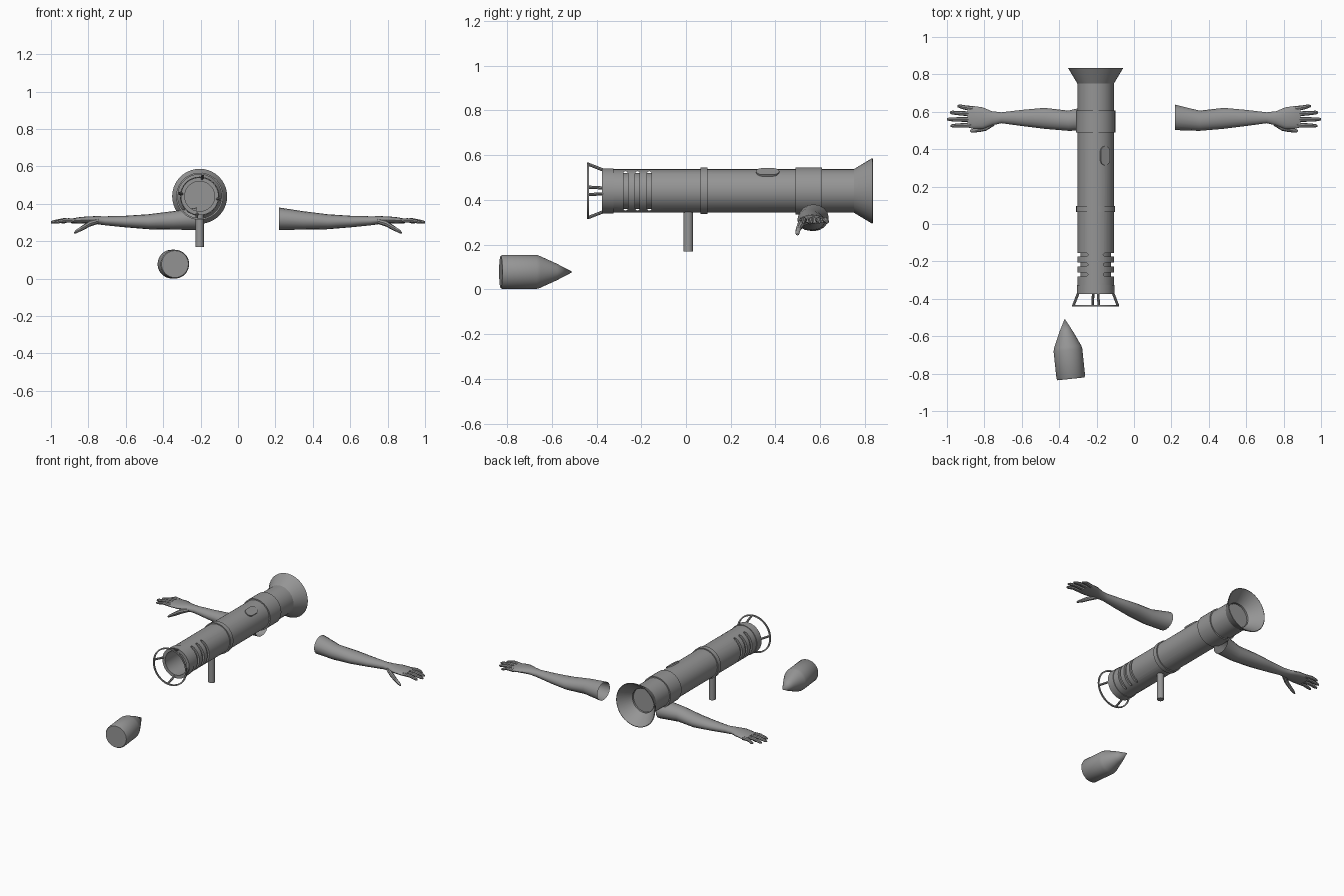
import bpy, bmesh, math
from mathutils import Vector, Matrix

if "Cube" in bpy.data.objects:
    bpy.data.objects.remove(bpy.data.objects["Cube"])

AXIS_X, AXIS_Z = -0.205, 0.44
parts = []

grey = bpy.data.materials.new("plain_grey")
grey.use_nodes = True
GREY = (0.3, 0.3, 0.3, 1)
grey.diffuse_color = GREY
grey.node_tree.nodes["Principled BSDF"].inputs["Base Color"].default_value = GREY


def finish(name, bm, matrix=None):
    """Turn a bmesh into a named grey object."""
    if matrix:
        bm.transform(matrix)
    bmesh.ops.remove_doubles(bm, verts=bm.verts, dist=1e-5)
    bmesh.ops.recalc_face_normals(bm, faces=bm.faces)
    mesh = bpy.data.meshes.new(name)
    bm.to_mesh(mesh)
    bm.free()
    mesh.materials.append(grey)
    ob = bpy.data.objects.new(name, mesh)
    bpy.context.collection.objects.link(ob)
    parts.append(ob)
    return ob


def skin_rings(bm, rings, closed=False):
    """Bridge a list of vertex rings with quads."""
    pairs = list(zip(rings, rings[1:]))
    if closed:
        pairs.append((rings[-1], rings[0]))
    for a, b in pairs:
        n = len(a)
        for i in range(n):
            j = (i + 1) % n
            bm.faces.new((a[i], a[j], b[j], b[i]))


def lathe(name, profile, closed=True, segments=40, matrix=None):
    """Spin a (radius, y) profile around the y axis."""
    bm = bmesh.new()
    rings = []
    for r, y in profile:
        rings.append([bm.verts.new((r * math.cos(a), y, r * math.sin(a)))
                      for a in (math.tau * i / segments for i in range(segments))])
    skin_rings(bm, rings, closed)
    return finish(name, bm, matrix or Matrix.Translation((AXIS_X, 0, AXIS_Z)))


def sleeve(name, y0, y1, outer, inner):
    return lathe(name, [(inner, y0), (outer, y0), (outer, y1), (inner, y1)])


def loft(name, sections, side, cap_start=True, segments=14):
    """Loft ellipses (x, y, z, half width, half height) along x."""
    bm = bmesh.new()
    rings = []
    for x, y, z, ry, rz in sections:
        rings.append([bm.verts.new((side * x, y + ry * math.cos(a), z + rz * math.sin(a)))
                      for a in (math.tau * i / segments for i in range(segments))])
    skin_rings(bm, rings)
    bm.faces.new(rings[-1])
    if cap_start:
        bm.faces.new(rings[0])
    return finish(name, bm)


def rod(name, start, end, radius, segments=12):
    start, end = Vector(start), Vector(end)
    way = end - start
    bm = bmesh.new()
    bmesh.ops.create_cone(bm, cap_ends=True, segments=segments,
                          radius1=radius, radius2=radius, depth=way.length)
    turn = way.to_track_quat('Z', 'Y').to_matrix().to_4x4()
    return finish(name, bm, Matrix.Translation((start + end) / 2) @ turn)


def capsule_prism(name, half_length, radius, thickness, matrix):
    """Stadium outline in xy, long in y, extruded along z."""
    bm = bmesh.new()
    ring = []
    for i in range(18):
        a = math.pi * (i if i < 9 else i - 1) / 8
        a = math.pi * i / 8 if i < 9 else math.pi * (i - 1) / 8
        shift = half_length - radius if i < 9 else radius - half_length
        ring.append((radius * math.cos(a), radius * math.sin(a) + shift))
    low = [bm.verts.new((x, y, -thickness / 2)) for x, y in ring]
    high = [bm.verts.new((x, y, thickness / 2)) for x, y in ring]
    skin_rings(bm, [low, high])
    bm.faces.new(low)
    bm.faces.new(high)
    return finish(name, bm, matrix)


# Launcher barrel, with three vents cut through each side
barrel = sleeve("barrel", -0.33, 0.755, 0.097, 0.084)
for k in range(3):
    place = (Matrix.Translation((AXIS_X, -0.27 + 0.053 * k, AXIS_Z))
             @ Matrix(((0, 0, 1, 0), (1, 0, 0, 0), (0, 1, 0, 0), (0, 0, 0, 1))))
    cutter = capsule_prism(f"vent_cutter_{k + 1}", 0.088, 0.01, 0.3, place)
    parts.remove(cutter)
    cut = barrel.modifiers.new("vent", 'BOOLEAN')
    cut.operation, cut.solver, cut.object = 'DIFFERENCE', 'EXACT', cutter
    bpy.context.view_layer.objects.active = barrel
    bpy.ops.object.modifier_apply(modifier=cut.name)
    bpy.data.objects.remove(cutter)

# Inner liner, closed near the rear
lathe("barrel_liner", [(0.081, -0.36), (0.081, 0.74), (0, 0.74)], closed=False)

# Bands, collars and rear flare
sleeve("front_collar", -0.375, -0.325, 0.101, 0.08)
sleeve("middle_band", 0.065, 0.095, 0.104, 0.09)
sleeve("rear_collar", 0.49, 0.608, 0.105, 0.09)
lathe("rear_flare", [(0.097, 0.75), (0.147, 0.833), (0.143, 0.835), (0.081, 0.752)])

# Muzzle guard ring on four slanted struts
sleeve("guard_ring", -0.442, -0.434, 0.126, 0.117)
for k in range(4):
    a = math.radians(-8 + 90 * k)
    ca, sa = math.cos(a), math.sin(a)
    rod(f"guard_strut_{k + 1}",
        (AXIS_X + 0.094 * ca, -0.37, AXIS_Z + 0.094 * sa),
        (AXIS_X + 0.121 * ca, -0.438, AXIS_Z + 0.121 * sa), 0.007, 8)

# Grip and raised button
rod("grip", (AXIS_X, 0.01, 0.168), (AXIS_X, 0.01, 0.355), 0.022, 16)
tilt = math.radians(31)
capsule_prism("button", 0.052, 0.028, 0.02,
              Matrix.Translation((AXIS_X + 0.092 * math.sin(tilt), 0.365,
                                  AXIS_Z + 0.092 * math.cos(tilt)))
              @ Matrix.Rotation(tilt, 4, 'Y'))

# Loose rocket lying in front
lathe("rocket", [(0, 0), (0.072, 0), (0.077, 0.008), (0.077, 0.155),
                 (0.073, 0.172), (0.038, 0.25), (0, 0.323)], closed=False,
      matrix=Matrix.Translation((-0.337, -0.828, 0.0775))
      @ Matrix.Rotation(math.radians(6), 4, 'Z'))

# Pair of arms: open forearm running into the palm, then the digits
forearm = [(0.22, 0.57, 0.32, 0.068, 0.06), (0.35, 0.552, 0.311, 0.054, 0.049),
           (0.48, 0.565, 0.304, 0.056, 0.04), (0.6, 0.567, 0.305, 0.043, 0.031),
           (0.71, 0.568, 0.309, 0.029, 0.024), (0.76, 0.565, 0.313, 0.038, 0.021),
           (0.81, 0.566, 0.314, 0.058, 0.018), (0.86, 0.57, 0.311, 0.061, 0.016),
           (0.89, 0.573, 0.308, 0.056, 0.012)]
fingers = {"little": (0.617, 0.63, 0.945), "ring": (0.588, 0.596, 0.985),
           "middle": (0.558, 0.56, 1.0), "index": (0.529, 0.525, 0.98)}
for label, side in (("left", 1), ("right", -1)):
    loft(f"{label}_forearm", forearm, side, cap_start=False, segments=16)
    for finger, (y0, y1, tip) in fingers.items():
        half = (0.87 + tip) / 2
        loft(f"{label}_{finger}_finger",
             [(0.86, y0, 0.309, 0.013, 0.012), (half, (y0 + y1) / 2, 0.312, 0.012, 0.011),
              (tip - 0.012, y1, 0.303, 0.01, 0.009), (tip, y1, 0.301, 0.005, 0.005)],
             side, segments=8)
    loft(f"{label}_thumb",
         [(0.745, 0.545, 0.308, 0.018, 0.014), (0.79, 0.515, 0.295, 0.016, 0.016),
          (0.83, 0.503, 0.272, 0.012, 0.014), (0.868, 0.498, 0.25, 0.009, 0.009),
          (0.876, 0.498, 0.245, 0.004, 0.004)], side, segments=8)

# Smooth shading with crisp edges
bpy.ops.object.select_all(action='DESELECT')
for ob in parts:
    ob.select_set(True)
bpy.context.view_layer.objects.active = parts[0]
bpy.ops.object.shade_smooth_by_angle(angle=math.radians(35))
